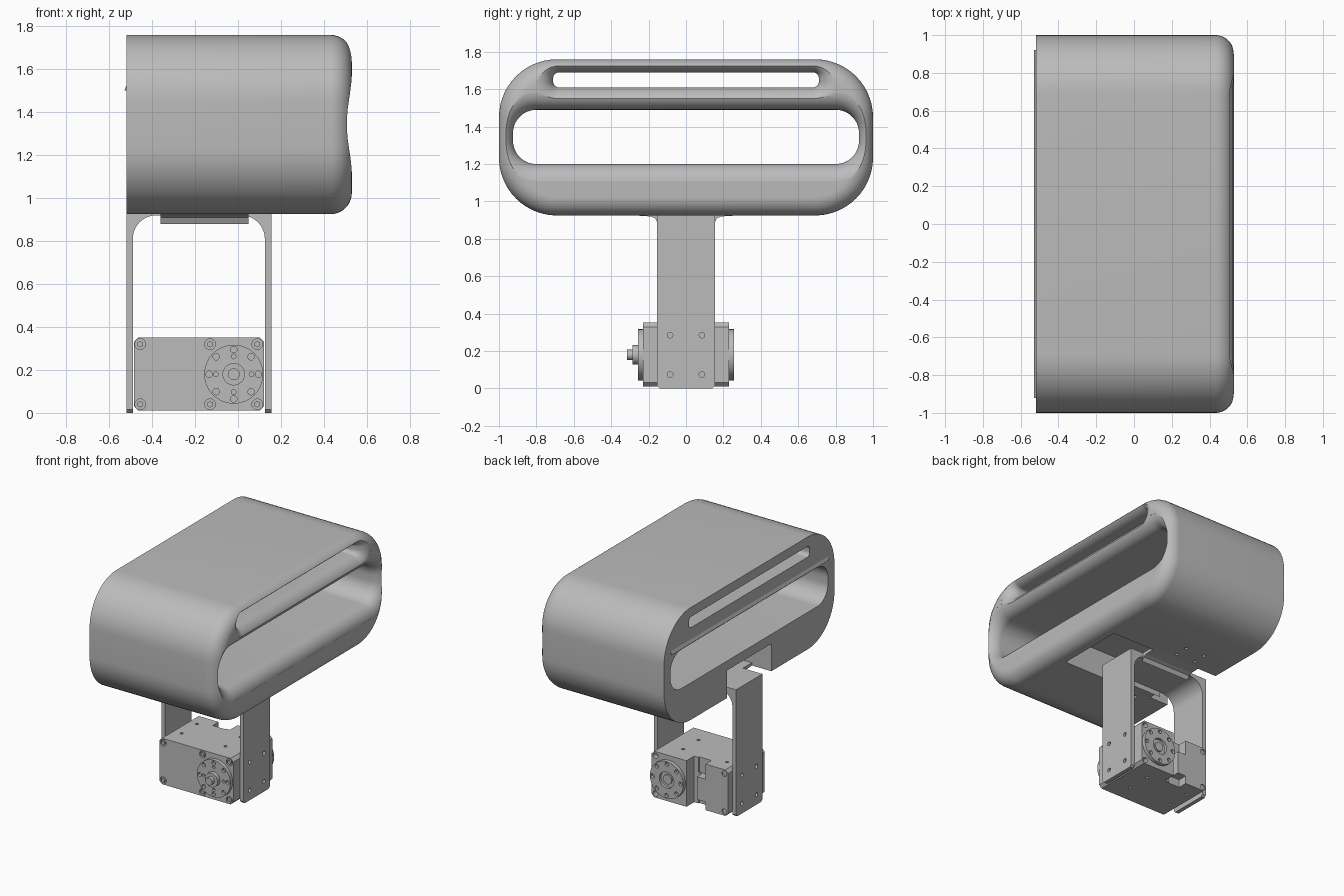
import bpy, bmesh
from math import sin, cos, pi, radians
from mathutils import Matrix, Vector

if "Cube" in bpy.data.objects:
    bpy.data.objects.remove(bpy.data.objects["Cube"])

grey = bpy.data.materials.new("neutral_grey")
grey.use_nodes = True
GREY = (0.5, 0.5, 0.5, 1)
grey.diffuse_color = GREY
grey.node_tree.nodes["Principled BSDF"].inputs["Base Color"].default_value = GREY


def finish(name, bm):
    bmesh.ops.recalc_face_normals(bm, faces=bm.faces)
    mesh = bpy.data.meshes.new(name)
    bm.to_mesh(mesh)
    bm.free()
    mesh.materials.append(grey)
    obj = bpy.data.objects.new(name, mesh)
    bpy.context.collection.objects.link(obj)
    return obj


def activate(obj):
    bpy.ops.object.select_all(action="DESELECT")
    obj.select_set(True)
    bpy.context.view_layer.objects.active = obj


def smooth(obj, angle=30):
    activate(obj)
    bpy.ops.object.shade_smooth_by_angle(angle=radians(angle))


def cut(obj, cutters):
    for c in cutters:
        c.hide_render = True
        mod = obj.modifiers.new("cut", "BOOLEAN")
        mod.operation = "DIFFERENCE"
        mod.solver = "EXACT"
        mod.object = c
        activate(obj)
        bpy.ops.object.modifier_apply(modifier=mod.name)
        bpy.data.objects.remove(c)


def box(name, x, y, z, bevel=0):
    bm = bmesh.new()
    size = Vector((x[1] - x[0], y[1] - y[0], z[1] - z[0]))
    mid = Vector((x[0] + x[1], y[0] + y[1], z[0] + z[1])) / 2
    bmesh.ops.create_cube(bm, size=1, matrix=Matrix.Translation(mid) @ Matrix.Diagonal(size.to_4d()))
    if bevel:
        edges = [e for e in bm.edges if abs(e.verts[0].co.y - e.verts[1].co.y) > 1e-4]
        bmesh.ops.bevel(bm, geom=edges, offset=bevel, segments=1, affect="EDGES")
    return finish(name, bm)


def rods(name, spots, radius, depth, axis, sides=24):
    """Cylinders centred on each spot, all along one axis."""
    turn = {"X": Matrix.Rotation(pi / 2, 4, "Y"), "Y": Matrix.Rotation(pi / 2, 4, "X"), "Z": Matrix()}[axis]
    bm = bmesh.new()
    for s in spots:
        bmesh.ops.create_cone(bm, cap_ends=True, segments=sides, radius1=radius, radius2=radius,
                              depth=depth, matrix=Matrix.Translation(s) @ turn)
    return finish(name, bm)


def prism(name, points, lo, hi, axis):
    """Extrude a flat outline along x or y."""
    bm = bmesh.new()
    place = (lambda p: (lo, *p)) if axis == "X" else (lambda p: (p[0], lo, p[1]))
    face = bm.faces.new([bm.verts.new(place(p)) for p in points])
    out = bmesh.ops.extrude_face_region(bm, geom=[face])
    move = Vector((hi - lo, 0, 0)) if axis == "X" else Vector((0, hi - lo, 0))
    bmesh.ops.translate(bm, vec=move, verts=[v for v in out["geom"] if isinstance(v, bmesh.types.BMVert)])
    return finish(name, bm)


def rounded(half, z0, z1, r, grow, n=14):
    pts = []
    for k, (cy, cz) in enumerate([(half - r, z1 - r), (r - half, z1 - r), (r - half, z0 + r), (half - r, z0 + r)]):
        for i in range(n + 1):
            a = pi / 2 * (k + i / n)
            pts.append((cy + (r + grow) * cos(a), cz + (r + grow) * sin(a)))
    return pts


def loft(name, half, z0, z1, r, stations):
    """Rounded rectangles, grown or shrunk, joined along x."""
    bm = bmesh.new()
    rings = [[bm.verts.new((x, *p)) for p in rounded(half, z0, z1, r, grow)] for x, grow in stations]
    for a, b in zip(rings, rings[1:]):
        for i in range(len(a)):
            j = (i + 1) % len(a)
            bm.faces.new((a[i], a[j], b[j], b[i]))
    bm.faces.new(rings[0])
    bm.faces.new(rings[-1])
    return finish(name, bm)


# Head housing: rounded shell with two flared through openings
FILLET, FRONT, BACK = 0.1, 0.53, -0.52
arc = [(FRONT - FILLET + FILLET * sin(radians(t)), FILLET * (1 - cos(radians(t)))) for t in range(0, 85, 7)]
head = loft("head_housing", 1, 0.925, 1.76, 0.31,
            [(BACK, 0)] + [(x, -g) for x, g in arc] + [(FRONT, -FILLET)])
flare = [(-0.7, 0)] + arc + [(0.7, arc[-1][1])]
cut(head, [loft("large_opening", 0.925, 1.2, 1.49, 0.125, flare),
           loft("slot_opening", 0.71, 1.61, 1.69, 0.03, flare),
           box("mount_pocket", (-0.7, 0.4), (-0.26, 0.26), (0.8, 1.13)),
           rods("mount_holes", [(x, s * y, 0.925) for x in (-0.28, -0.12) for y in (0.32, 0.42) for s in (-1, 1)],
                0.013, 0.1, "Z", 12)])
smooth(head)

# Small ledge on the back between the openings
prism("back_ledge", [(-0.53, 1.5), (-0.515, 1.5), (-0.515, 1.535)], -0.92, 0.92, "Y")

# U bracket: two arms and a top plate with filleted inner corners
R = 0.11
inner = [(-0.49, 0)]
inner += [(-0.49 + R - R * cos(a), 0.92 - R + R * sin(a)) for a in [pi / 2 * i / 10 for i in range(11)]]
inner += [(0.125 - R + R * sin(a), 0.92 - R + R * cos(a)) for a in [pi / 2 * i / 10 for i in range(11)]]
inner += [(0.125, 0)]
bracket = prism("bracket", [(-0.52, 0), (-0.52, 0.945), (0.155, 0.945), (0.155, 0)] + inner[::-1], -0.155, 0.155, "Y")
corner_cuts = [prism("corner_cut", [(s * 0.13, -0.01), (s * 0.17, -0.01), (s * 0.17, 0.03)], -0.6, 0.3, "X")
               for s in (-1, 1)]
bolts = [(y, z) for y in (-0.085, 0.085) for z in (0.075, 0.285)]
arm_holes = rods("arm_holes", [(x, *b) for x in (-0.505, 0.14) for b in bolts], 0.015, 0.08, "X", 16)
cut(bracket, corner_cuts + [arm_holes])
smooth(bracket)

# Cross plate that ties the bracket to the pocket walls, with small flares
plate = [(-0.27, 0.945), (0.27, 0.945), (0.27, 0.925), (0.19, 0.92), (0.165, 0.91), (0.15, 0.88),
         (0.15, 0.92), (-0.15, 0.92), (-0.15, 0.88), (-0.165, 0.91), (-0.19, 0.92), (-0.27, 0.925)]
prism("cross_plate", plate, -0.36, 0.05, "X")

# Actuator case with a recess in its back and screw holes
AX, AZ = -0.02, 0.18
case = box("actuator_case", (-0.485, 0.122), (-0.23, 0.23), (0.01, 0.352), 0.022)
screws = [(x, z) for x in (-0.455, -0.13, 0.09) for z in (0.04, 0.32)]
cut(case, [box("back_gap", (-0.23, -0.165), (0.14, 0.3), (-0.1, 0.5)),
           box("back_step", (-0.6, -0.2), (0.2, 0.3), (-0.1, 0.5)),
           box("connector_notch", (-0.3, -0.2), (0.13, 0.3), (0.24, 0.5)),
           box("lower_notch", (-0.3, -0.2), (0.13, 0.3), (-0.1, 0.07)),
           rods("front_screw_holes", [(x, -0.23, z) for x, z in screws], 0.025, 0.03, "Y", 20),
           rods("back_screw_holes", [(x, 0.22, z) for x, z in screws if x != -0.13], 0.02, 0.06, "Y", 20),
           rods("top_holes", [(x, y, z) for x in (-0.4, -0.04) for y in (-0.09, 0.09) for z in (0.01, 0.352)],
                0.012, 0.05, "Z", 12)])
smooth(case)
rods("screw_heads", [(x, -0.225, z) for x, z in screws], 0.015, 0.012, "Y", 6)


def ring(radius, y, phase=0, n=8):
    return [(AX + radius * cos(2 * pi * i / n + phase), y, AZ + radius * sin(2 * pi * i / n + phase)) for i in range(n)]


# Output horn on the front, idler horn on the back
for name, y in (("output_horn", -0.242), ("idler_horn", 0.242)):
    horn = rods(name, [(AX, y, AZ)], 0.137, 0.03, "Y", 64)
    out = y + (0.01 if y > 0 else -0.01)
    cutters = [rods("bolt_holes", ring(0.115, out), 0.015, 0.03, "Y", 16)]
    if y < 0:
        cutters.append(rods("pin_holes", ring(0.083, out, 0, 4), 0.011, 0.03, "Y", 16))
    else:
        cutters.append(rods("centre_recess", [(AX, out, AZ)], 0.06, 0.03, "Y", 32))
    cut(horn, cutters)
    smooth(horn)
smooth(rods("horn_hub", [(AX, -0.268, AZ)], 0.052, 0.036, "Y", 32))
smooth(rods("horn_tip", [(AX, -0.3, AZ)], 0.028, 0.03, "Y", 24))
smooth(rods("idler_cap", [(AX, 0.238, AZ)], 0.035, 0.02, "Y", 24))
